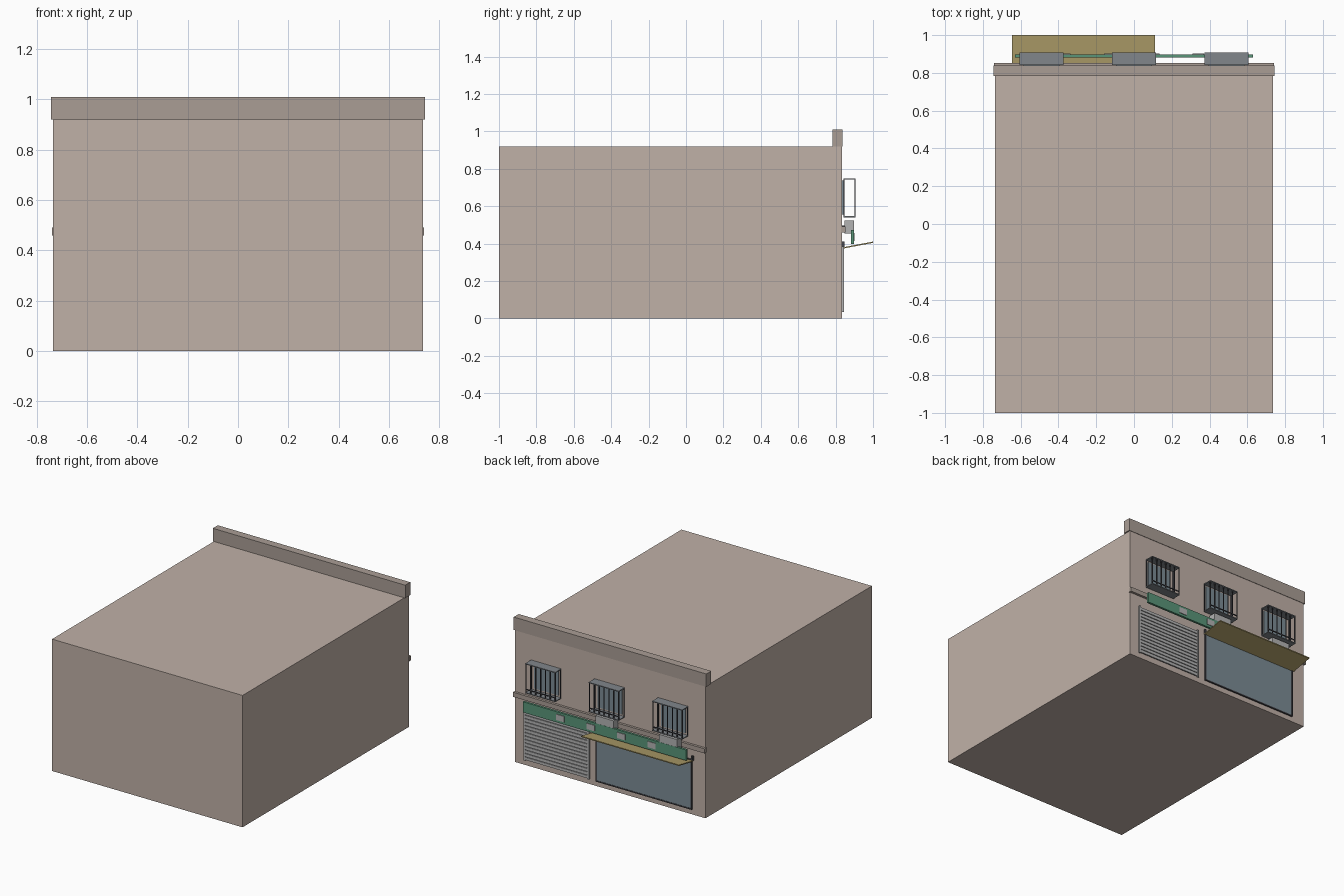
import bpy, bmesh
from mathutils import Vector

if "Cube" in bpy.data.objects:
    bpy.data.objects.remove(bpy.data.objects["Cube"])


def material(name, rgb):
    m = bpy.data.materials.new(name)
    m.diffuse_color = (*rgb, 1)
    m.use_nodes = True
    m.node_tree.nodes["Principled BSDF"].inputs["Base Color"].default_value = m.diffuse_color
    return m


WALL = material("plaster", (0.53, 0.44, 0.39))
TRIM = material("trim", (0.40, 0.34, 0.30))
GREEN = material("green", (0.10, 0.30, 0.19))
CANVAS = material("canvas", (0.47, 0.38, 0.16))
GLASS = material("glass", (0.20, 0.26, 0.30))
METAL = material("dark_metal", (0.06, 0.06, 0.07))
PLATE = material("cage_plate", (0.22, 0.24, 0.26))
STEEL = material("steel", (0.45, 0.45, 0.45))


def boxes(name, spans, mat):
    """One object from (x0, x1, y0, y1, z0, z1) boxes."""
    bm = bmesh.new()
    for x0, x1, y0, y1, z0, z1 in spans:
        vs = bmesh.ops.create_cube(bm, size=1)["verts"]
        for v in vs:
            v.co = Vector((x0 if v.co.x < 0 else x1,
                           y0 if v.co.y < 0 else y1,
                           z0 if v.co.z < 0 else z1))
    me = bpy.data.meshes.new(name)
    bm.to_mesh(me)
    bm.free()
    me.materials.append(mat)
    ob = bpy.data.objects.new(name, me)
    bpy.context.collection.objects.link(ob)
    return ob


Y = 0.835  # street facade plane

# Main volume, parapet and string course
boxes("building", [(-0.735, 0.735, -1, Y, 0, 0.92)], WALL)
boxes("parapet", [(-0.743, 0.743, 0.783, 0.838, 0.92, 1.01)], TRIM)
boxes("ledge", [(-0.74, 0.74, Y - 0.005, 0.852, 0.46, 0.492)], TRIM)

# Roller shutter: backing, frame and slats
boxes("shutter_back", [(0.16, 0.66, Y - 0.005, 0.838, 0.04, 0.38)], METAL)
N = 14
step = 0.34 / N
boxes("shutter_slats", [(0.17, 0.65, Y, 0.844, 0.04 + i * step, 0.04 + (i + 0.8) * step)
                        for i in range(N)], STEEL)
boxes("shutter_rails", [(x, x + 0.012, Y, 0.846, 0.035, 0.385) for x in (0.158, 0.65)], STEEL)

# Shop window with a thin frame
boxes("shop_glass", [(-0.63, 0.10, Y - 0.005, 0.842, 0.04, 0.38)], GLASS)
boxes("shop_frame", [(-0.635, -0.627, Y, 0.845, 0.035, 0.385), (0.097, 0.105, Y, 0.845, 0.035, 0.385),
                     (-0.627, 0.097, Y, 0.845, 0.035, 0.043), (-0.627, 0.097, Y, 0.845, 0.377, 0.385)], METAL)

# Signboard with blank pale panels and brackets back to the wall
boxes("signboard", [(-0.63, 0.63, 0.882, 0.898, 0.398, 0.472)], GREEN)
boxes("sign_panels", [(x - 0.03, x + 0.03, 0.895, 0.902, 0.415, 0.456)
                      for x in (-0.365, -0.13, 0.105, 0.34)], STEEL)

# Sloping awning: sheet sheared upward towards the street
awning = boxes("awning", [(-0.645, 0.11, 0.842, 1.0, 0.374, 0.381)], CANVAS)
for v in awning.data.vertices:
    v.co.z += (v.co.y - 0.842) * 0.19
boxes("awning_brackets", [(x, x + 0.012, Y, 0.848, 0.378, 0.412) for x in (-0.645, 0.098)], METAL)

# Upper windows with projecting security cages
for i, cx in enumerate((-0.49, 0.0, 0.49)):
    boxes(f"window_{i}", [(cx - 0.095, cx + 0.095, Y - 0.005, 0.841, 0.555, 0.738)], GLASS)
    a, b = cx - 0.116, cx + 0.116
    boxes(f"cage_plates_{i}", [(a, b, 0.842, 0.907, z, z + 0.006) for z in (0.541, 0.743)], PLATE)
    t = 0.003
    bars = [(x - t, x + t, 0.900, 0.906, 0.545, 0.745)
            for x in [a + t + k * (b - a - 2 * t) / 6 for k in range(7)]]
    bars += [(x - t, x + t, 0.842, 0.848, 0.545, 0.745) for x in (a + t, b - t)]
    bars += [(a, b, 0.900, 0.906, 0.565, 0.571)]
    boxes(f"cage_bars_{i}", bars, METAL)

# Air conditioners below two of the windows
for i, cx in enumerate((-0.49, 0.0)):
    boxes(f"air_conditioner_{i}", [(cx - 0.07, cx + 0.07, 0.847, 0.897, 0.454, 0.525)], STEEL)
    boxes(f"conditioner_mount_{i}", [(cx + s * 0.05 - 0.006, cx + s * 0.05 + 0.006, Y, 0.86, 0.485, 0.497)
                                     for s in (-1, 1)], METAL)
